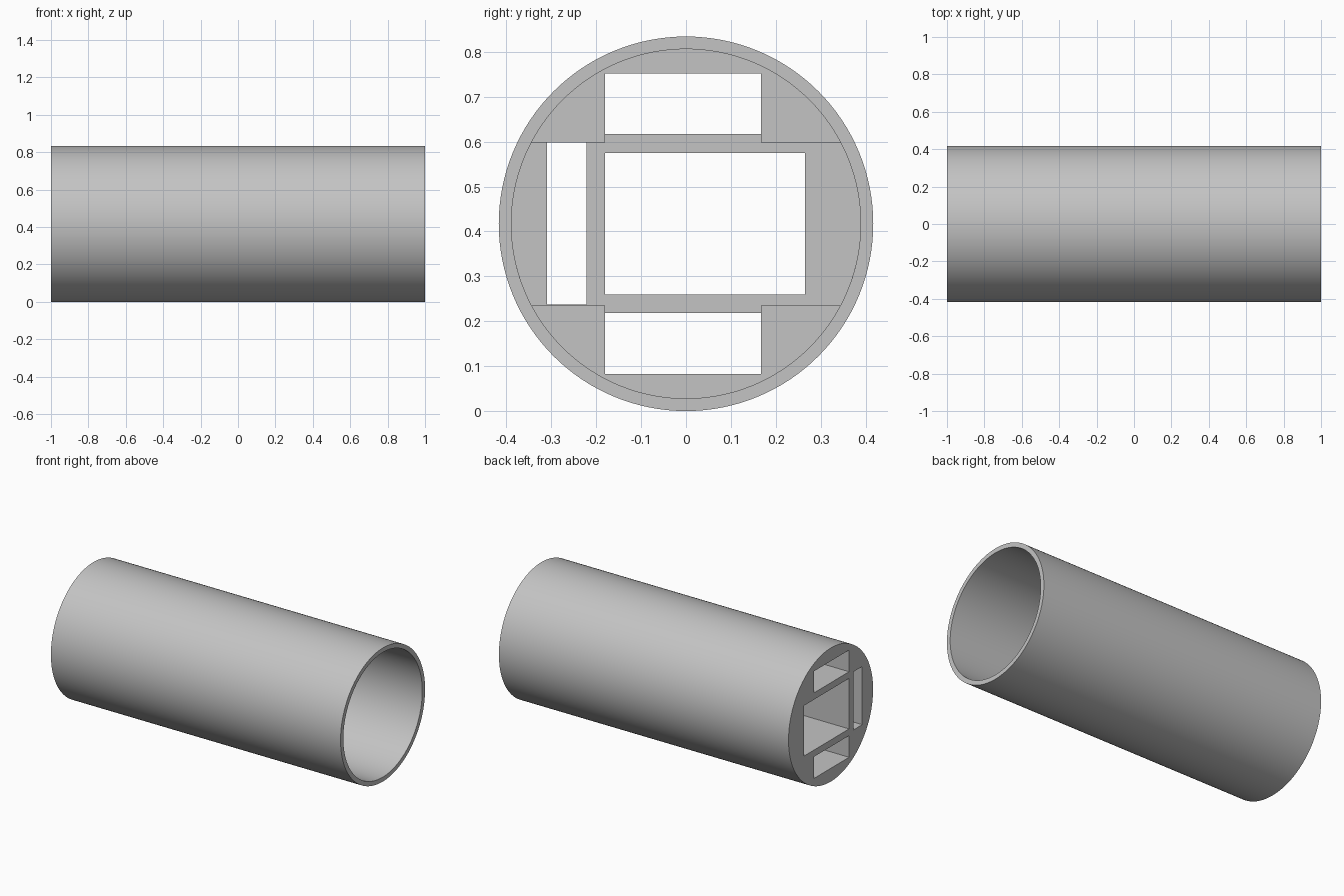
import bpy, bmesh, math

if "Cube" in bpy.data.objects:
    bpy.data.objects.remove(bpy.data.objects["Cube"], do_unlink=True)

CZ, OUTER, BORE = 0.417, 0.417, 0.389   # axis height and radii
CORE_END, RAIL_END = -0.5, 0.0          # depths of the inner core and rails
BAND_LOW, BAND_HIGH = 0.237, 0.6        # gap between the two rails

grey = bpy.data.materials.new("plain grey")
grey.use_nodes = True
colour = (0.55, 0.55, 0.55, 1)
grey.diffuse_color = colour
grey.node_tree.nodes["Principled BSDF"].inputs["Base Color"].default_value = colour


def prism(name, profile, x0, x1):
    """Extrude a (y, z) outline along x."""
    bm = bmesh.new()
    face = bm.faces.new([bm.verts.new((x0, y, z)) for y, z in profile])
    new = bmesh.ops.extrude_face_region(bm, geom=[face])["geom"]
    moved = [v for v in new if isinstance(v, bmesh.types.BMVert)]
    bmesh.ops.translate(bm, verts=moved, vec=(x1 - x0, 0, 0))
    bmesh.ops.recalc_face_normals(bm, faces=bm.faces)
    mesh = bpy.data.meshes.new(name)
    bm.to_mesh(mesh)
    bm.free()
    mesh.materials.append(grey)
    obj = bpy.data.objects.new(name, mesh)
    bpy.context.collection.objects.link(obj)
    return obj


def arc(radius, start, end, steps):
    angles = [start + (end - start) * i / steps for i in range(steps + 1)]
    return [(radius * math.cos(a), CZ + radius * math.sin(a)) for a in angles]


def rect(y0, y1, z0, z1):
    return [(y0, z0), (y1, z0), (y1, z1), (y0, z1)]


def cut(body, profile, x0, x1):
    cutter = prism("cutter", profile, x0, x1)
    cutter.hide_render = True
    mod = body.modifiers.new("cut", 'BOOLEAN')
    mod.operation = 'DIFFERENCE'
    mod.solver = 'EXACT'
    mod.object = cutter
    bpy.context.view_layer.objects.active = body
    bpy.ops.object.modifier_apply(modifier=mod.name)
    bpy.data.objects.remove(cutter, do_unlink=True)


# Outer cylinder and open bore
tube = prism("tube_housing", arc(OUTER, 0, 2 * math.pi, 128)[:-1], -1, 1)
cut(tube, arc(BORE, 0, 2 * math.pi, 128)[:-1], RAIL_END, 1.1)

# Recess between the upper and lower rails
a = math.asin((BAND_HIGH - BAND_LOW) / 2 / BORE)
band = arc(BORE, -a, a, 20) + arc(BORE, math.pi - a, math.pi + a, 20)
cut(tube, band, CORE_END, RAIL_END + 0.002)

# Upper and lower pockets, wider in the rails than in the core
cut(tube, rect(-0.18, 0.167, 0.5, 0.752), CORE_END, 0.1)
cut(tube, rect(-0.18, 0.167, 0.083, 0.35), CORE_END, 0.1)
cut(tube, rect(-0.18, 0.167, 0.617, 0.752), -1.1, CORE_END + 0.01)
cut(tube, rect(-0.18, 0.167, 0.083, 0.218), -1.1, CORE_END + 0.01)

# Central compartment and side slot
cut(tube, rect(-0.18, 0.265, 0.26, 0.575), -1.1, 0.1)
cut(tube, rect(-0.31, -0.222, BAND_LOW, BAND_HIGH), -1.1, CORE_END + 0.01)

# Smooth round walls, sharp edges elsewhere
bpy.ops.object.select_all(action='DESELECT')
tube.select_set(True)
bpy.context.view_layer.objects.active = tube
bpy.ops.object.shade_smooth_by_angle(angle=math.radians(30))
